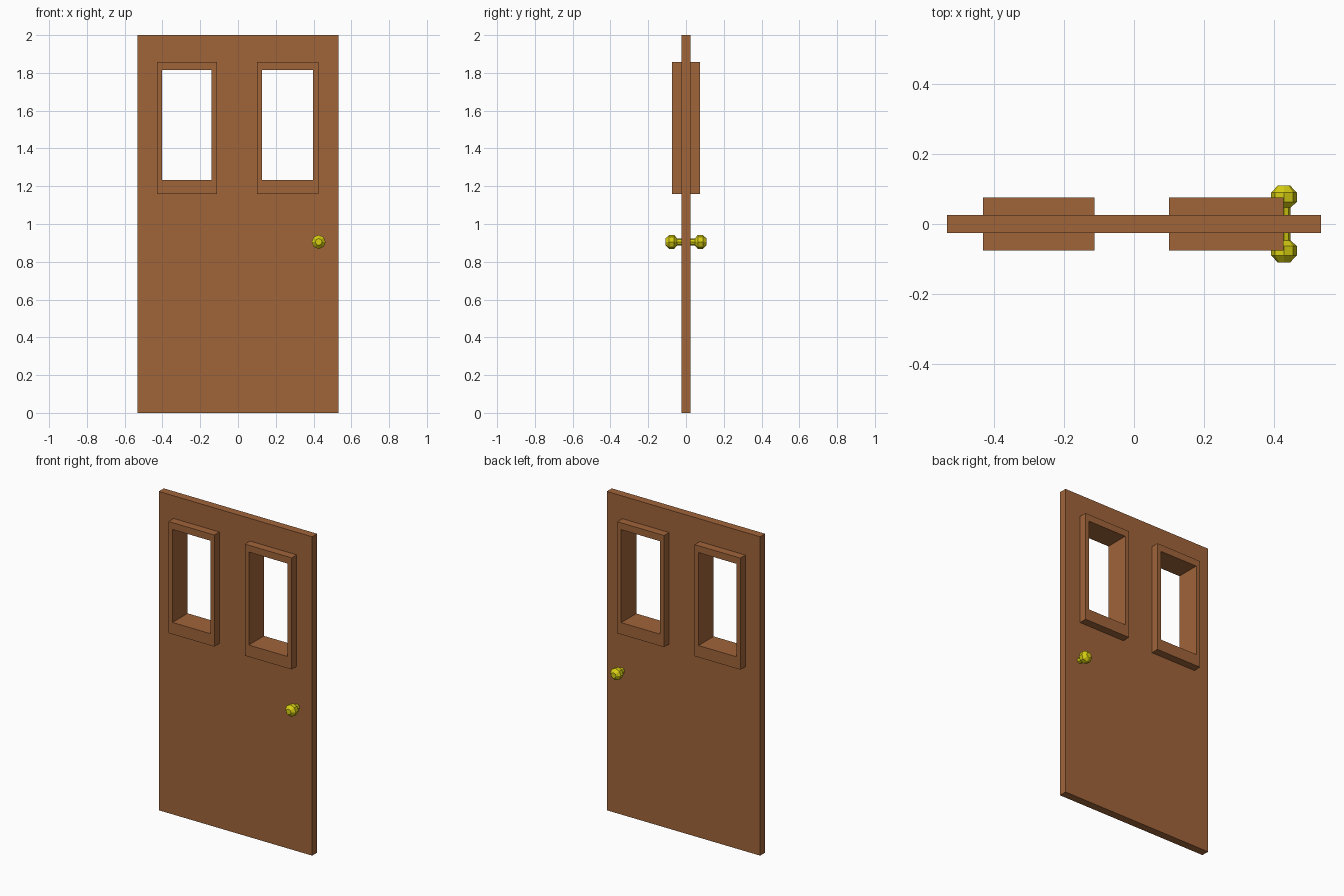
import bpy, bmesh, math

if "Cube" in bpy.data.objects:
    bpy.data.objects.remove(bpy.data.objects["Cube"])


def material(name, rgb):
    m = bpy.data.materials.new(name)
    m.diffuse_color = (*rgb, 1)
    m.use_nodes = True
    m.node_tree.nodes["Principled BSDF"].inputs["Base Color"].default_value = m.diffuse_color
    return m


wood = material("brown_wood", (0.352, 0.129, 0.042))
brass = material("yellow_brass", (0.68, 0.62, 0.006))


def finish(name, bm, mat):
    bmesh.ops.recalc_face_normals(bm, faces=bm.faces)
    me = bpy.data.meshes.new(name)
    bm.to_mesh(me)
    bm.free()
    ob = bpy.data.objects.new(name, me)
    bpy.context.collection.objects.link(ob)
    me.materials.append(mat)
    return ob


def box(name, x0, x1, z0, z1, depth, mat):
    bm = bmesh.new()
    bmesh.ops.create_cube(bm, size=1)
    for v in bm.verts:
        v.co = (x1 if v.co.x > 0 else x0, v.co.y * depth, z1 if v.co.z > 0 else z0)
    return finish(name, bm, mat)


def loop_frame(name, outer, inner, depth, mat):
    """Rectangular ring with an open middle."""
    bm = bmesh.new()

    def ring(r, y):
        x0, x1, z0, z1 = r
        return [bm.verts.new((x, y, z)) for x, z in ((x0, z0), (x1, z0), (x1, z1), (x0, z1))]

    h = depth / 2
    rings = [ring(outer, -h), ring(outer, h), ring(inner, h), ring(inner, -h)]
    for a, b in zip(rings, rings[1:] + rings[:1]):
        for i in range(4):
            j = (i + 1) % 4
            bm.faces.new((a[i], a[j], b[j], b[i]))
    return finish(name, bm, mat)


# Door panel and the two raised window frames
door = box("door_panel", -0.532, 0.532, 0, 2, 0.05, wood)
windows = {
    "left": ((-0.43, -0.112, 1.158, 1.858), (-0.402, -0.14, 1.232, 1.815)),
    "right": ((0.10, 0.425, 1.158, 1.858), (0.128, 0.397, 1.232, 1.815)),
}
cutters = []
for side, (outer, inner) in windows.items():
    loop_frame(side + "_window_frame", outer, inner, 0.15, wood)
    # opening in the panel, its edge hidden inside the frame
    mid = [(a + b) / 2 for a, b in zip(outer, inner)]
    cutter = box(side + "_window_cutter", *mid, 0.3, wood)
    mod = door.modifiers.new("opening", 'BOOLEAN')
    mod.operation = 'DIFFERENCE'
    mod.solver = 'EXACT'
    mod.object = cutter
    cutters.append(cutter)

# Bake the openings and drop the cutters
bpy.context.view_layer.update()
baked = bpy.data.meshes.new_from_object(
    door.evaluated_get(bpy.context.evaluated_depsgraph_get()))
door.modifiers.clear()
door.data = baked
for c in cutters:
    bpy.data.objects.remove(c)

# Faceted knobs on both sides, turned around the y axis
profile = [(0.019, 0.0), (0.019, 0.047), (0.037, 0.063), (0.037, 0.089), (0.018, 0.109)]
SIDES = 8
for name, sign in (("front_knob", -1), ("back_knob", 1)):
    bm = bmesh.new()
    rings = []
    for r, y in profile:
        rings.append([bm.verts.new((0.427 + r * math.cos(2 * math.pi * i / SIDES), sign * y,
                                    0.905 + r * math.sin(2 * math.pi * i / SIDES)))
                      for i in range(SIDES)])
    for a, b in zip(rings, rings[1:]):
        for i in range(SIDES):
            j = (i + 1) % SIDES
            bm.faces.new((a[i], a[j], b[j], b[i]))
    bm.faces.new(rings[0])
    bm.faces.new(rings[-1])
    finish(name, bm, brass)
